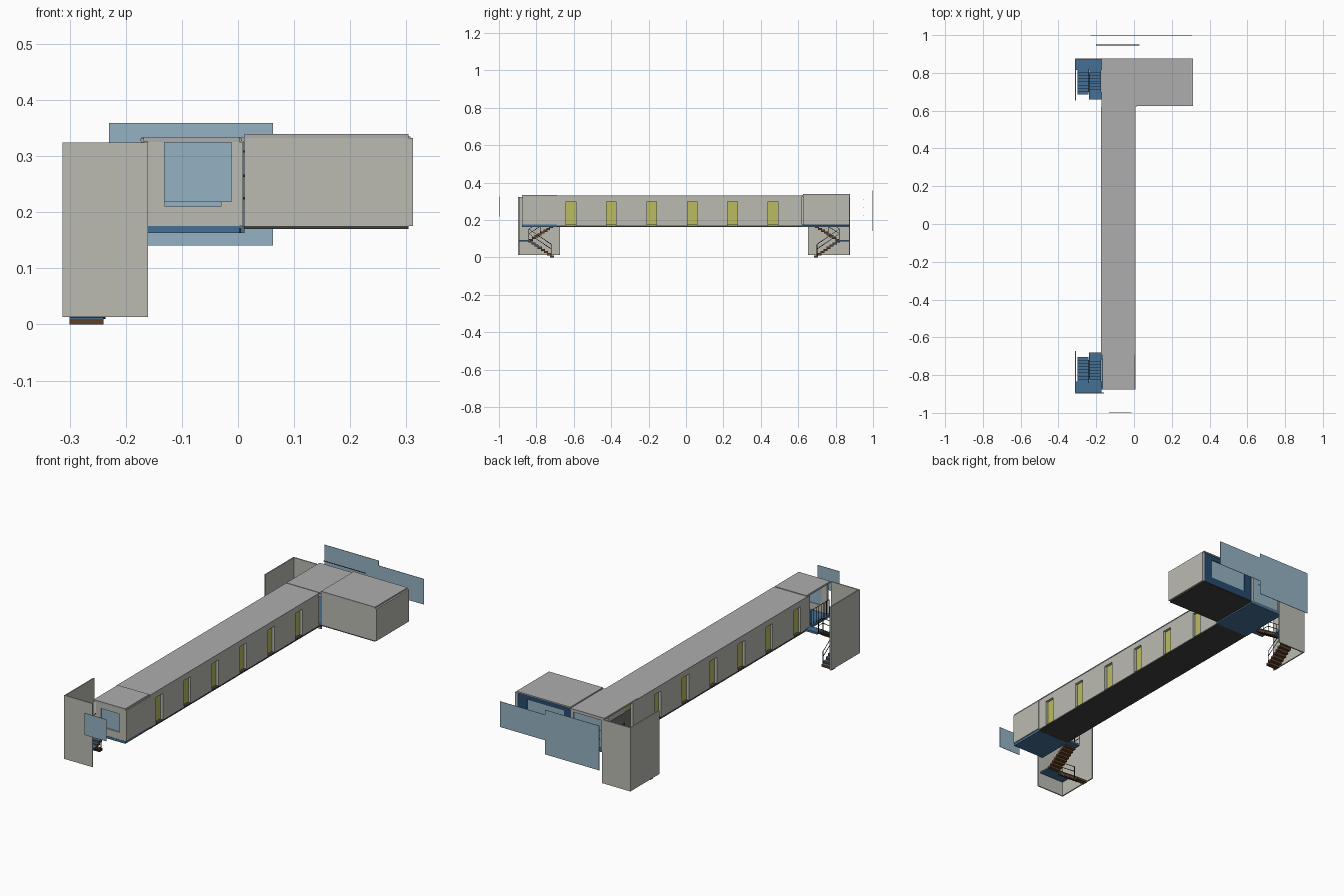
import bpy, bmesh
from mathutils import Vector

if "Cube" in bpy.data.objects:
    bpy.data.objects.remove(bpy.data.objects["Cube"])


def material(name, rgb):
    m = bpy.data.materials.new(name)
    m.diffuse_color = (*rgb, 1)
    m.use_nodes = True
    m.node_tree.nodes["Principled BSDF"].inputs["Base Color"].default_value = m.diffuse_color
    return m


WALL = material("wall_plaster", (0.50, 0.50, 0.45))
ROOF = material("roof_grey", (0.42, 0.42, 0.42))
DARK = material("dark_underside", (0.05, 0.05, 0.05))
BLUE = material("blue_floor", (0.06, 0.16, 0.30))
NAVY = material("navy_wall", (0.02, 0.07, 0.16))
GLASS = material("glass", (0.30, 0.45, 0.55))
PANE = material("yellow_glass", (0.50, 0.50, 0.12))
BROWN = material("brown_tread", (0.12, 0.05, 0.02))
METAL = material("rail_metal", (0.03, 0.02, 0.02))


def boxes(name, ranges, mat):
    """One object from boxes given as (x0, x1, y0, y1, z0, z1)."""
    bm = bmesh.new()
    for x0, x1, y0, y1, z0, z1 in ranges:
        vs = bmesh.ops.create_cube(bm, size=1)["verts"]
        for v in vs:
            v.co = Vector(((x0 + x1) / 2 + v.co.x * abs(x1 - x0),
                           (y0 + y1) / 2 + v.co.y * abs(y1 - y0),
                           (z0 + z1) / 2 + v.co.z * abs(z1 - z0)))
    me = bpy.data.meshes.new(name)
    bm.to_mesh(me)
    bm.free()
    ob = bpy.data.objects.new(name, me)
    bpy.context.collection.objects.link(ob)
    me.materials.append(mat)
    return ob


def rods(name, lines, r, mat):
    """Round bars as bevelled polylines."""
    cu = bpy.data.curves.new(name, "CURVE")
    cu.dimensions = "3D"
    cu.bevel_depth = r
    cu.bevel_resolution = 0
    cu.use_fill_caps = True
    for pts in lines:
        sp = cu.splines.new("POLY")
        sp.points.add(len(pts) - 1)
        for p, co in zip(sp.points, pts):
            p.co = (*co, 1)
    cu.materials.append(mat)
    bpy.context.collection.objects.link(bpy.data.objects.new(name, cu))


def framed_wall(x0, x1, y0, y1, z0, z1, hx0, hx1, hz0, hz1):
    """Boxes of an end wall around a rectangular window."""
    return [(x0, hx0, y0, y1, z0, z1), (hx1, x1, y0, y1, z0, z1),
            (hx0, hx1, y0, y1, z0, hz0), (hx0, hx1, y0, y1, hz1, z1)]


# Corridor side walls with six tall windows each
T = 0.018
Y0, Y1, ZB, ZT = -0.69, 0.62, 0.172, 0.327
windows = [-0.615 + 0.216 * i for i in range(6)]
for side, xa, xb, xp in (("left", -0.172, -0.172 + T, -0.157), ("right", 0.005 - T, 0.005, -0.010)):
    segs, panes, start = [], [], Y0
    for c in windows:
        segs.append((xa, xb, start, c - 0.026, ZB, ZT))
        segs.append((xa, xb, c - 0.026, c + 0.026, 0.30, ZT))
        panes.append((xp - 0.002, xp + 0.002, c - 0.026, c + 0.026, 0.174, 0.30))
        start = c + 0.026
    segs.append((xa, xb, start, Y1, ZB, ZT))
    boxes(side + "_corridor_wall", segs, WALL)
    boxes(side + "_corridor_windows", panes, PANE)

# Corridor roof and floor
boxes("corridor_roof", [(-0.174, 0.007, Y0, Y1, ZT, 0.331)], ROOF)
boxes("corridor_floor", [(-0.172, 0.005, Y0, Y1, 0.164, ZB)], DARK)

# Front end bay, open on the stair side
boxes("front_bay_walls", framed_wall(-0.16, 0.008, -0.875, -0.863, 0.175, 0.325,
                                     -0.13, -0.03, 0.21, 0.30)
      + [(-0.004, 0.008, -0.863, -0.69, 0.175, 0.325),
         (-0.172, -0.158, -0.715, -0.69, 0.172, 0.325)], WALL)
boxes("front_bay_window", [(-0.13, -0.03, -0.868, -0.866, 0.21, 0.30)], GLASS)
boxes("front_bay_roof", [(-0.168, 0.003, -0.876, -0.69, 0.325, 0.334)], ROOF)
boxes("front_bay_floor", [(-0.172, 0.003, -0.876, -0.69, 0.163, 0.175)], BLUE)

# Rear bay with a fully glazed end, open on the stair side
boxes("rear_bay_wall", [(-0.172, -0.158, 0.62, 0.655, 0.172, 0.325)], WALL)
boxes("rear_bay_frame", framed_wall(-0.17, 0.01, 0.864, 0.875, 0.172, 0.325,
                                    -0.155, -0.003, 0.18, 0.318), WALL)
boxes("rear_bay_glazing", [(-0.155, -0.003, 0.868, 0.870, 0.18, 0.318)], GLASS)
boxes("rear_bay_roof", [(-0.172, 0.012, 0.62, 0.876, 0.325, 0.333)], ROOF)
boxes("rear_bay_floor", [(-0.172, 0.012, 0.62, 0.876, 0.163, 0.175)], BLUE)

# Side room
boxes("room_walls", [(0.012, 0.302, 0.625, 0.637, 0.175, 0.332),
                     (0.301, 0.312, 0.625, 0.875, 0.175, 0.332)], WALL)
boxes("room_rear_wall", framed_wall(0.012, 0.301, 0.863, 0.872, 0.175, 0.332,
                                    0.05, 0.25, 0.215, 0.31), NAVY)
boxes("room_window", [(0.05, 0.25, 0.866, 0.868, 0.215, 0.31)], GLASS)
boxes("room_roof", [(0.012, 0.304, 0.625, 0.877, 0.332, 0.339)], ROOF)
boxes("room_floor", [(0.012, 0.304, 0.625, 0.877, 0.170, 0.176)], DARK)

# Detached glass sheets and rails
boxes("front_glass_sheet", [(-0.132, -0.012, -1.0, -0.998, 0.218, 0.325)], GLASS)
boxes("rear_glass_sheet", [(-0.23, 0.062, 0.998, 1.0, 0.141, 0.359),
                           (0.062, 0.307, 0.998, 1.0, 0.21, 0.335)], GLASS)
rods("rear_rails", [[(-0.2, 0.947, z), (0.03, 0.947, z)] for z in (0.225, 0.265, 0.308)], 0.002, METAL)


def stair_tower(label, s, off):
    """Switchback stair with its L-shaped screen; y is mirrored by s and shifted."""
    Y = lambda y: s * y + off

    def part(name, ranges, mat):
        boxes(label + "_" + name, [(a, b, Y(c), Y(d), e, f) for a, b, c, d, e, f in ranges], mat)

    # Screen walls
    part("stair_screen", [(-0.313, -0.16, -0.897, -0.891, 0.013, 0.324),
                          (-0.313, -0.307, -0.891, -0.673, 0.013, 0.324)], WALL)
    # Treads: brown bodies with blue tops
    n, body, top = 8, [], []
    for i in range(n):
        lo, up = -0.705 - 0.0165 * i, -0.84 + 0.0155 * i
        for x0, x1, a, b, z in ((-0.30, -0.24, lo - 0.022, lo, 0.0115 * i),
                                (-0.235, -0.174, up, up + 0.021, 0.0885 + 0.0098 * i)):
            body.append((x0, x1, a, b, z, z + 0.0095))
            top.append((x0, x1, a, b, z + 0.0095, z + 0.0115))
    part("stair_treads", body, BROWN)
    part("stair_tread_tops", top, BLUE)
    # Landings
    part("stair_landings", [(-0.307, -0.172, -0.891, -0.835, 0.086, 0.094),
                            (-0.236, -0.172, -0.718, -0.68, 0.165, 0.175)], BLUE)
    # Handrails and balusters
    lines = []
    for h in (0.035, 0.06):
        lines.append([(-0.239, Y(-0.72), 0.01 + h), (-0.239, Y(-0.84), 0.092 + h),
                      (-0.237, Y(-0.72), 0.172 + h), (-0.237, Y(-0.68), 0.172 + h)])
    for y, z in ((-0.72, 0.01), (-0.84, 0.092), (-0.78, 0.13), (-0.72, 0.172), (-0.685, 0.172)):
        lines.append([(-0.238, Y(y), z), (-0.238, Y(y), z + 0.06)])
    lines.append([(-0.166, Y(-0.87), 0.245), (-0.166, Y(-0.73), 0.245)])
    for i in range(8):
        y = Y(-0.87 + 0.02 * i)
        lines.append([(-0.166, y, 0.172), (-0.166, y, 0.245)])
    rods(label + "_stair_rails", lines, 0.0018, METAL)


stair_tower("front", 1, 0)
stair_tower("rear", -1, -0.02)
